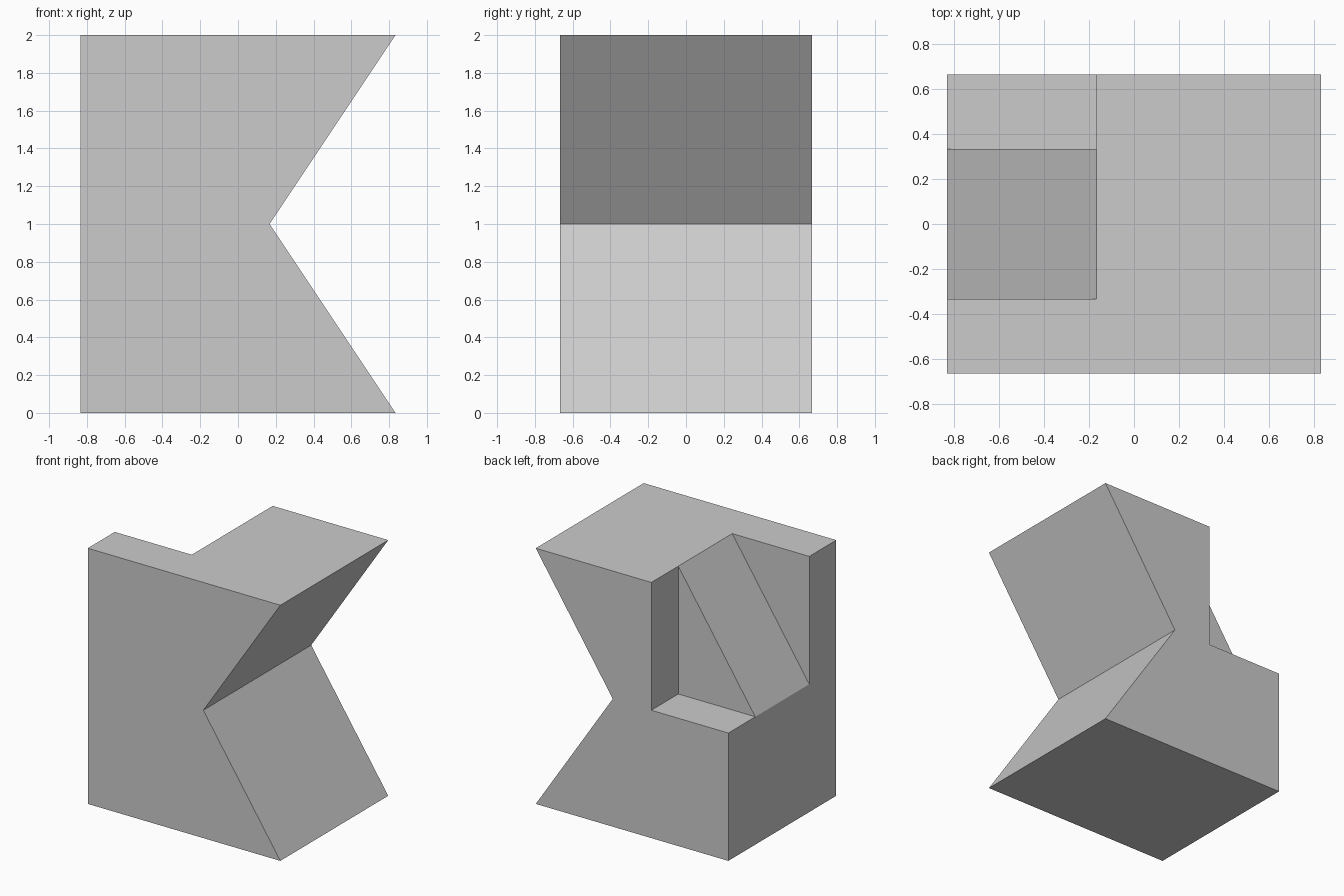
import bpy
import bmesh

if "Cube" in bpy.data.objects:
    bpy.data.objects.remove(bpy.data.objects["Cube"], do_unlink=True)

U = 1 / 3          # base unit of the block
W, D, H = 2.5 * U, 2 * U, 2.0   # half width, half depth, height

grey = bpy.data.materials.new("plain grey")
grey.use_nodes = True
grey.diffuse_color = (0.6, 0.6, 0.6, 1)
grey.node_tree.nodes["Principled BSDF"].inputs["Base Color"].default_value = (0.6, 0.6, 0.6, 1)


def prism(name, profile, y0, y1):
    """Extrude an x-z profile from y0 to y1."""
    bm = bmesh.new()
    face = bm.faces.new([bm.verts.new((x, y0, z)) for x, z in profile])
    ext = bmesh.ops.extrude_face_region(bm, geom=[face])
    moved = [v for v in ext["geom"] if isinstance(v, bmesh.types.BMVert)]
    bmesh.ops.translate(bm, verts=moved, vec=(0, y1 - y0, 0))
    bmesh.ops.recalc_face_normals(bm, faces=bm.faces)
    mesh = bpy.data.meshes.new(name)
    bm.to_mesh(mesh)
    bm.free()
    mesh.materials.append(grey)
    obj = bpy.data.objects.new(name, mesh)
    bpy.context.collection.objects.link(obj)
    return obj


def cut(target, cutter):
    """Subtract the cutter and discard it."""
    cutter.hide_render = True
    mod = target.modifiers.new("cut", 'BOOLEAN')
    mod.operation, mod.solver, mod.object = 'DIFFERENCE', 'EXACT', cutter
    bpy.context.view_layer.objects.active = target
    bpy.ops.object.modifier_apply(modifier=mod.name)
    bpy.data.objects.remove(cutter, do_unlink=True)


# Block with a V-shaped groove along its side
block = prism("notched_block",
              [(-W, 0), (W, 0), (U / 2, H / 2), (W, H), (-W, H)], -D, D)

# Square step in the rear corner
step = prism("step_cutter",
             [(-W - U, H / 2), (-U / 2, H / 2), (-U / 2, H + U), (-W - U, H + U)],
             U, D + U)

# Ramp beside the step, sloping up to the top; profile overshoots the block
over = 0.2
rise = over * (H / 2) / (2 * U)
ramp = prism("ramp_cutter",
             [(-W - over, H / 2 - rise), (-U / 2 + over, H + rise), (-W - over, H + rise)],
             -U, U)

cut(block, step)
cut(block, ramp)
